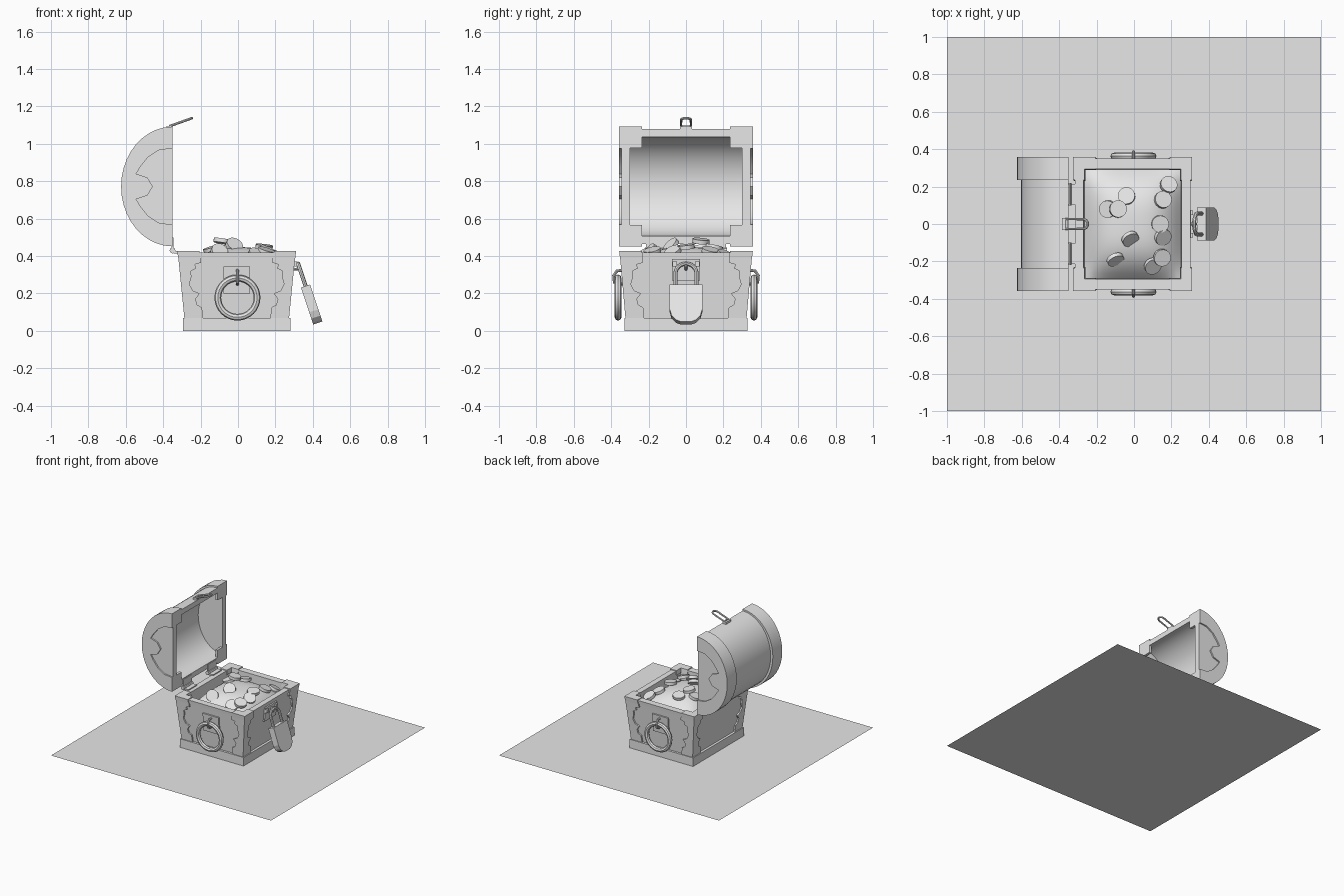
import bpy, bmesh, math
from mathutils import Vector, Euler

if "Cube" in bpy.data.objects:
    bpy.data.objects.remove(bpy.data.objects["Cube"])

grey = bpy.data.materials.new("plain_grey")
grey.diffuse_color = (0.8, 0.8, 0.8, 1)
grey.use_nodes = True
grey.node_tree.nodes["Principled BSDF"].inputs["Base Color"].default_value = grey.diffuse_color
CX = -0.007  # chest centre in x


def finish(ob, smooth=False):
    ob.data.materials.append(grey)
    if smooth:
        bpy.ops.object.select_all(action='DESELECT')
        ob.select_set(True)
        bpy.context.view_layer.objects.active = ob
        bpy.ops.object.shade_smooth_by_angle(angle=math.radians(35))
    return ob


def mesh(name, verts, faces, smooth=False):
    me = bpy.data.meshes.new(name)
    me.from_pydata([tuple(v) for v in verts], [], faces)
    bm = bmesh.new()
    bm.from_mesh(me)
    bmesh.ops.recalc_face_normals(bm, faces=bm.faces)
    bm.to_mesh(me)
    bm.free()
    ob = bpy.data.objects.new(name, me)
    bpy.context.collection.objects.link(ob)
    return finish(ob, smooth)


def loft(name, a, b, smooth=False):
    """Solid between two matching outlines."""
    n = len(a)
    faces = [tuple(range(n)), tuple(range(2 * n - 1, n - 1, -1))]
    faces += [(i, (i + 1) % n, (i + 1) % n + n, i + n) for i in range(n)]
    return mesh(name, list(a) + list(b), faces, smooth)


def box(name, x0, x1, y0, y1, z0, z1):
    q = [(x0, y0), (x1, y0), (x1, y1), (x0, y1)]
    return loft(name, [(x, y, z0) for x, y in q], [(x, y, z1) for x, y in q])


def tube(name, pts, r, closed=False):
    cu = bpy.data.curves.new(name, 'CURVE')
    cu.dimensions = '3D'
    cu.bevel_depth = r
    cu.bevel_resolution = 2
    cu.use_fill_caps = True
    sp = cu.splines.new('POLY')
    sp.points.add(len(pts) - 1)
    for p, c in zip(sp.points, pts):
        p.co = (*c, 1)
    sp.use_cyclic_u = closed
    ob = bpy.data.objects.new(name, cu)
    bpy.context.collection.objects.link(ob)
    bpy.ops.object.select_all(action='DESELECT')
    ob.select_set(True)
    bpy.context.view_layer.objects.active = ob
    bpy.ops.object.convert(target='MESH')
    return finish(bpy.context.object, True)


# Flat square slab below the chest
mesh("floor_slab", [(-1, -1, 0), (1, -1, 0), (1, 1, 0), (-1, 1, 0)], [(0, 1, 2, 3)])


# ---- Chest box: plinth and flared hollow walls ----
def hx(z): return 0.268 + (z - 0.07) * 0.1
def hy(z): return 0.312 + (z - 0.07) * 0.088
def ring(ax, ay, z): return [(CX + sx * ax, sy * ay, z) for sx, sy in ((-1, -1), (1, -1), (1, 1), (-1, 1))]


box("plinth", CX - 0.288, CX + 0.288, -0.33, 0.33, 0, 0.07)
rings = [ring(hx(.06), hy(.06), .06), ring(hx(.39), hy(.39), .39), ring(.305, .346, .39), ring(.308, .349, .42),
         ring(.262, .295, .42), ring(.25, .285, .08)]
faces = [(0, 1, 2, 3), (20, 21, 22, 23)]
for k in range(5):
    faces += [(4 * k + i, 4 * k + (i + 1) % 4, 4 * k + 4 + (i + 1) % 4, 4 * k + 4 + i) for i in range(4)]
mesh("chest_walls", [v for r in rings for v in r], faces)

# Wavy corner irons, two per corner, plus L-shaped rim corners
wave = [(.07, .10), (.125, .10), (.14, .075), (.17, .07), (.20, .095), (.215, .06), (.25, .045),
        (.29, .06), (.32, .06), (.335, .09), (.355, .085), (.365, .12), (.395, .12)]
outline = [(0, .07)] + [(d, z) for z, d in wave] + [(0, .395)]
T = 0.012
for sx in (-1, 1):
    for sy in (-1, 1):
        def side_y(o): return [(CX + sx * (hx(z) + T - d), sy * (hy(z) + o), z) for d, z in outline]
        def side_x(o): return [(CX + sx * (hx(z) + o), sy * (hy(z) + T - d), z) for d, z in outline]
        loft("corner_iron", side_y(T), side_y(-.01))
        loft("corner_iron", side_x(T), side_x(-.01))
        ell = [(.318, .357), (.2, .357), (.2, .293), (.258, .293), (.258, .235), (.318, .235)]
        loft("rim_corner", [(CX + sx * (x - .005), sy * (y - .004), .39) for x, y in ell],
             [(CX + sx * x, sy * y, .426) for x, y in ell])

# ---- Ring handles on both ends ----
for s in (-1, 1):
    q = [(-.078, .345), (.065, .345), (.065, .20), (-.078, .20)]
    loft("handle_plate", [(x, s * (hy(z) - .005), z) for x, z in q], [(x, s * (hy(z) + .012), z) for x, z in q])
    tube("ring_handle", [(-.003 + .105 * math.cos(a), s * .363, .178 + .105 * math.sin(a))
                         for a in [i * math.tau / 32 for i in range(32)]], .018, True)
    tube("handle_staple", [(-.003, s * y, z) for y, z in
                           ((.335, .325), (.37, .32), (.387, .295), (.384, .26), (.36, .25), (.335, .25))], .008)

# ---- Lock plate, staple and hanging padlock ----
q = [(-.075, .385), (.075, .385), (.075, .27), (-.075, .27)]
loft("lock_plate", [(CX + hx(z) - .005, y, z) for y, z in q], [(CX + hx(z) + .012, y, z) for y, z in q])
tube("lock_staple", [(.28, 0, .36), (.315, 0, .36), (.33, 0, .345), (.315, 0, .33), (.28, 0, .33)], .008)
for s in (-1, 1):
    box("lock_stud", .27, .315, s * .06 - .012, s * .06 + .012, .345, .372)

top, down, nrm = Vector((.361, 0, .24)), Vector((.316, 0, -.949)), Vector((.949, 0, .316))
def lock_pt(y, t, n=0): return top + down * t + nrm * n + Vector((0, y, 0))


half = [(.087, 0), (.087, .14), (.077, .175), (.055, .198), (.03, .208)]
shape = half + [(-y, t) for y, t in reversed(half)]
loft("padlock_body", [lock_pt(y, t, -.026) for y, t in shape], [lock_pt(y, t, .026) for y, t in shape])
arc = [(.056 * math.cos(a), -.072 - .054 * math.sin(a)) for a in [i * math.pi / 12 for i in range(13)]]
tube("padlock_shackle", [lock_pt(y, t) for y, t in [(.056, .01)] + arc + [(-.056, .01)]], .011)

# ---- Open lid: D-shaped section around (LX, LZ) ----
LX, LZ, N = -0.35, 0.772, 20


def dee(a, b, y):
    return [(LX - a * math.sin(t), y, LZ - b * math.cos(t)) for t in [i * math.pi / N for i in range(N + 1)]]


def arch(name, a, b, ai, bi, y0, y1):
    loft(name, dee(a, b, y0) + dee(ai, bi, y0)[::-1], dee(a, b, y1) + dee(ai, bi, y1)[::-1], True)


arch("lid_barrel", .255, .307, .222, .265, -.301, .301)
petal = [(-.35, .975), (-.42, .968), (-.48, .93), (-.52, .88), (-.545, .84), (-.485, .82), (-.455, .772)]
petal += [(x, 2 * LZ - z) for x, z in petal[-2::-1]]
for s in (-1, 1):
    arch("lid_band", .275, .32, .24, .285, s * .235, s * .345)
    loft("lid_end", dee(.262, .308, s * .30), dee(.262, .308, s * .345), True)
    loft("lid_end_iron", dee(.275, .32, s * .34) + [(x, s * .34, z) for x, z in petal],
         dee(.275, .32, s * .357) + [(x, s * .357, z) for x, z in petal], True)
    # stepped corner tabs at the mouth
    for t in (-1, 1):
        y, z = sorted((s * .235, s * .305)), sorted((LZ + t * .205, LZ + t * .29))
        box("lid_mouth_tab", LX - .02, LX, *y, *z)

# Hinges between lid and rear wall
for s in (-1, 1):
    tube("hinge_pin", [(-.35, s * .10, .43), (-.35, s * .22, .43)], .016)
    y = sorted((s * .105, s * .215))
    box("hinge_leaf", -.345, -.30, *y, .415, .428)
    box("hinge_leaf", -.356, -.345, *y, .43, .50)

# Hasp loop on the lid edge
box("hasp_base", -.385, -.352, -.032, .032, 1.07, 1.093)
loop = [(.098 + .026 * math.sin(a), .026 * math.cos(a)) for a in [i * math.pi / 10 for i in range(11)]]
tube("hasp_loop", [(-.365 + u * .95, y, 1.095 + u * .34) for u, y in [(0, .026)] + loop + [(0, -.026)]], .007, True)


# ---- Treasure heap and coins ----
def heap(x, y):
    u, v = min(1, abs(x - CX) / .258), min(1, abs(y) / .292)
    return .32 + .128 * (1 - u ** 3) * (1 - v ** 3)


M = 20
pts = [(CX + (i / M * 2 - 1) * .258, (j / M * 2 - 1) * .292) for i in range(M + 1) for j in range(M + 1)]
mesh("treasure_heap", [(x, y, heap(x, y)) for x, y in pts],
     [(i * (M + 1) + j, (i + 1) * (M + 1) + j, (i + 1) * (M + 1) + j + 1, i * (M + 1) + j + 1)
      for i in range(M) for j in range(M)], True)

# x, y, lift, tilt about x, tilt about y
coins = [(-.04, .15, .015, -.2, -.1), (-.14, .08, .01, .1, -.3), (-.085, .08, .038, -.1, .15), (.185, .21, .04, -.4, .3),
         (.155, .13, .02, -.2, .3), (.14, 0, .025, .1, .1), (.155, -.07, .01, .4, .5), (-.02, -.08, .012, .7, .5),
         (-.1, -.19, .015, .9, .6), (.15, -.18, .03, .2, .3), (.1, -.225, .025, .5, .4)]
for x, y, lift, rx, ry in coins:
    rot = Euler((rx, ry, 0)).to_matrix()
    c = Vector((x, y, heap(x, y) + lift))
    a, b = [[c + rot @ Vector((.046 * math.cos(t), .046 * math.sin(t), h))
             for t in [i * math.tau / 20 for i in range(20)]] for h in (-.011, .011)]
    loft("coin", a, b, True)
